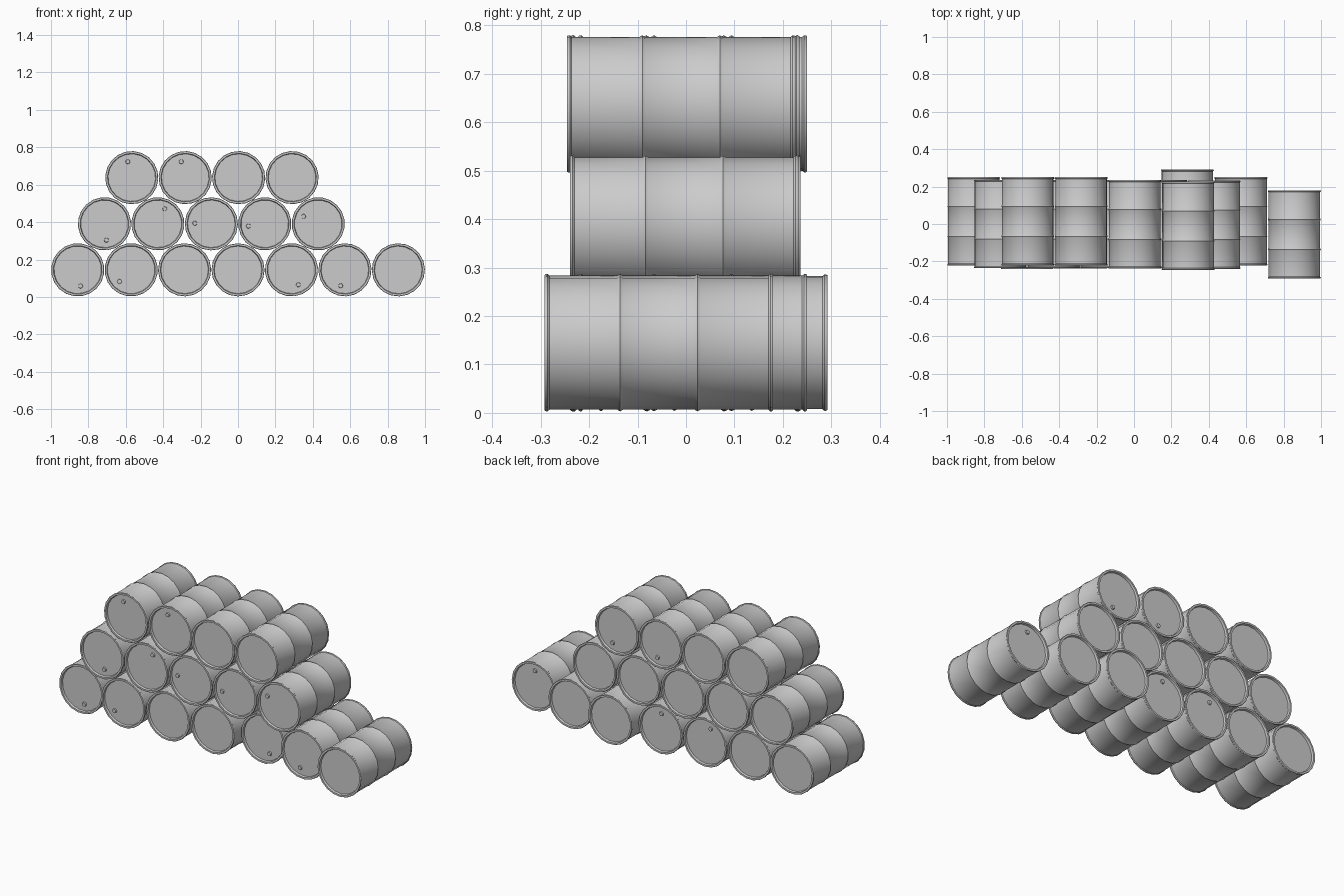
import bpy, bmesh
from math import radians, pi, sin, cos
from mathutils import Matrix

if "Cube" in bpy.data.objects:
    bpy.data.objects.remove(bpy.data.objects["Cube"])

SIDES = 20
R_RIM, R_BODY, HALF = 0.142, 0.1385, 0.236
STEP = 0.2857


def barrel_mesh():
    # (radius, y) profile of the front half: recessed lid, rim bead, rib
    half = [(0.127, -HALF + 0.012), (0.130, -HALF), (0.140, -HALF),
            (R_RIM, -HALF + 0.003), (R_RIM, -HALF + 0.006),
            (R_BODY, -HALF + 0.010), (R_BODY, -0.086),
            (R_RIM, -0.080), (R_BODY, -0.074)]
    profile = half + [(r, -y) for r, y in reversed(half)]
    bm = bmesh.new()
    rings = [[bm.verts.new((r * cos(2 * pi * i / SIDES), y, r * sin(2 * pi * i / SIDES)))
              for i in range(SIDES)] for r, y in profile]
    for a, b in zip(rings, rings[1:]):
        for i in range(SIDES):
            j = (i + 1) % SIDES
            bm.faces.new((a[i], a[j], b[j], b[i]))
    # lids
    bm.faces.new(rings[0])
    bm.faces.new(rings[-1])
    # bung plug on the front lid
    bmesh.ops.create_cone(
        bm, cap_ends=True, segments=10, radius1=0.013, radius2=0.011, depth=0.010,
        matrix=Matrix.Translation((0.088, -HALF + 0.009, 0)) @ Matrix.Rotation(pi / 2, 4, 'X'))
    bmesh.ops.recalc_face_normals(bm, faces=bm.faces)
    me = bpy.data.meshes.new("barrel")
    bm.to_mesh(me)
    bm.free()
    return me


# rows: name, first x, height, [(y offset, bung angle, bung at back)]
rows = [
    ("bottom_row", -0.857, 0.145, [
        (0.014, -80, 0), (-0.004, -135, 0), (-0.002, 110, 1), (0.0, 90, 1),
        (0.056, -65, 0), (0.014, -105, 0), (-0.056, 92, 1)]),
    ("middle_row", -0.714, 0.391, [
        (0.0, -83, 0), (0.0, 65, 0), (0.0, 178, 0), (0.0, -172, 0), (-0.004, 153, 0)]),
    ("top_row", -0.568, 0.638, [
        (0.014, 104, 0), (0.014, 104, 0), (-0.002, -75, 1), (-0.01, -68, 1)]),
]

mesh = barrel_mesh()
first = True
for name, x0, z, barrels in rows:
    for i, (y, angle, back) in enumerate(barrels):
        ob = bpy.data.objects.new(f"{name}_barrel_{i + 1}", mesh)
        bpy.context.collection.objects.link(ob)
        turn = Matrix.Rotation(radians(180 - angle if back else -angle), 4, 'Y')
        if back:
            turn = turn @ Matrix.Rotation(pi, 4, 'Z')
        ob.matrix_world = Matrix.Translation((x0 + i * STEP, y, z)) @ turn
        if first:
            # the mesh is shared, so one shading call covers every barrel
            bpy.context.view_layer.objects.active = ob
            ob.select_set(True)
            bpy.ops.object.shade_smooth_by_angle(angle=radians(40))
            first = False
